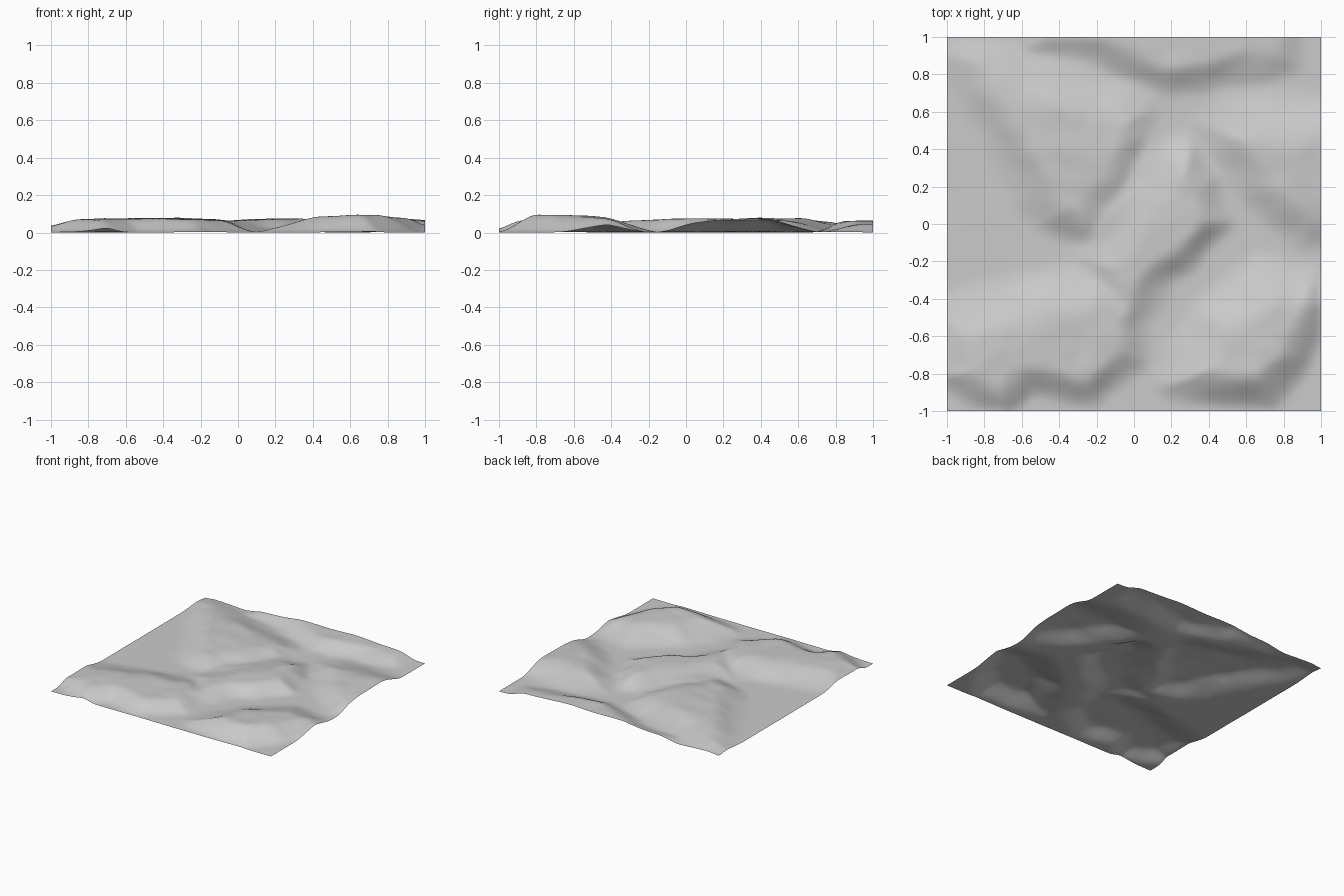
import bpy, bmesh, math
from mathutils import Vector, noise

if "Cube" in bpy.data.objects:
    bpy.data.objects.remove(bpy.data.objects["Cube"])

N = 160  # grid cells per side

# Each hill: top height, slope width, summit, fall-off from summit, outline at half height
HILLS = [
    # south-west plateau
    (0.076, 0.20, (-0.5, -0.65), 0.07,
     [(-1.02, -0.82), (-0.72, -0.97), (-0.57, -0.85), (-0.2, -0.91), (0, -0.72),
      (0.02, -0.45), (-0.2, -0.28), (-1.02, -0.5)]),
    # central ridge
    (0.076, 0.20, (0.28, 0.08), 0.06,
     [(-0.06, -0.58), (0.2, -0.25), (0.46, 0), (0.4, 0.22), (0.28, 0.38), (0.17, 0.36),
      (-0.24, -0.2)]),
    # low saddle in the middle
    (0.038, 0.25, (0, 0.1), 0,
     [(-0.32, 0.1), (-0.2, -0.15), (0.3, 0.2), (0.1, 0.47)]),
    # south-east hill
    (0.093, 0.21, (0.7, -0.73), 0.14,
     [(0.2, -0.86), (0.72, -0.92), (0.88, -0.72), (1.01, -0.42), (0.95, -0.3),
      (0.7, -0.27), (0.4, -0.5)]),
    # north-east hill
    (0.068, 0.22, (0.85, 0.36), 0.13,
     [(0.42, 0.5), (0.65, 0.16), (0.9, -0.07), (1.3, -0.05), (1.3, 0.58), (0.52, 0.61)]),
    # north-west plateau
    (0.073, 0.24, (-0.35, 0.42), 0.06,
     [(-0.96, 0.88), (-0.69, 0.4), (-0.45, 0.02), (-0.25, -0.06), (0.06, 0.45), (0.04, 0.6),
      (-0.4, 0.77), (-0.9, 0.98)]),
    # northern edge ridge
    (0.060, 0.20, (0.2, 1), 0.05,
     [(-0.55, 0.95), (-0.2, 0.92), (0.2, 0.75), (0.83, 0.86), (0.93, 1.3), (-0.5, 1.3)]),
]


def signed_distance(x, y, poly):
    """Distance to an outline (positive inside) and how far that side faces north-west."""
    best, inside, off = 1e9, False, (0, 0)
    ax, ay = poly[-1]
    for bx, by in poly:
        ex, ey = bx - ax, by - ay
        t = max(0, min(1, ((x - ax) * ex + (y - ay) * ey) / (ex * ex + ey * ey)))
        dx, dy = x - ax - t * ex, y - ay - t * ey
        if dx * dx + dy * dy < best:
            best, off = dx * dx + dy * dy, (dx, dy)
        if (ay > y) != (by > y) and x < ax + (y - ay) / ey * ex:
            inside = not inside
        ax, ay = bx, by
    sign = 1 if inside else -1
    d = math.sqrt(best)
    facing = sign * (off[0] - off[1]) / (d * 1.4142 + 1e-6)
    return d * sign, max(0, facing)


def height(x, y):
    # wobble the outlines a little, then blend the hills
    wx = x + 0.03 * noise.noise(Vector((x * 5, y * 5, 3)))
    wy = y + 0.03 * noise.noise(Vector((x * 5, y * 5, 9)))
    total = 0
    for top, width, (cx, cy), fall, poly in HILLS:
        d, north_west = signed_distance(wx, wy, poly)
        t = max(0, min(1, d / (width * (1 + 0.7 * north_west)) + 0.47))
        peak = max(0.01, top - fall * ((x - cx) ** 2 + (y - cy) ** 2))
        total += (peak * t * t * (3 - 2 * t)) ** 4
    rough = noise.noise(Vector((x * 4, y * 4, 1))) + 0.5 * noise.noise(Vector((x * 9, y * 9, 5)))
    h = total ** 0.25 * (1 + 0.12 * rough)
    return max(0, h) + 0.002 * (1 + noise.noise(Vector((x * 3, y * 3, 7))))


# Terrain sheet
bm = bmesh.new()
bmesh.ops.create_grid(bm, x_segments=N, y_segments=N, size=1)
for v in bm.verts:
    v.co.z = height(v.co.x, v.co.y)

# Soften the creases
for _ in range(8):
    mean = [sum(e.other_vert(v).co.z for e in v.link_edges) / len(v.link_edges) for v in bm.verts]
    for v, z in zip(bm.verts, mean):
        v.co.z = 0.5 * (v.co.z + z)

low = min(v.co.z for v in bm.verts)
for v in bm.verts:
    v.co.z -= low
for f in bm.faces:
    f.smooth = True
mesh = bpy.data.meshes.new("terrain")
bm.to_mesh(mesh)
bm.free()
terrain = bpy.data.objects.new("terrain", mesh)
bpy.context.collection.objects.link(terrain)

# Plain grey ground
mat = bpy.data.materials.new("light grey")
mat.diffuse_color = (0.6, 0.6, 0.6, 1)
mat.use_nodes = True
mat.node_tree.nodes["Principled BSDF"].inputs["Base Color"].default_value = mat.diffuse_color
mesh.materials.append(mat)
